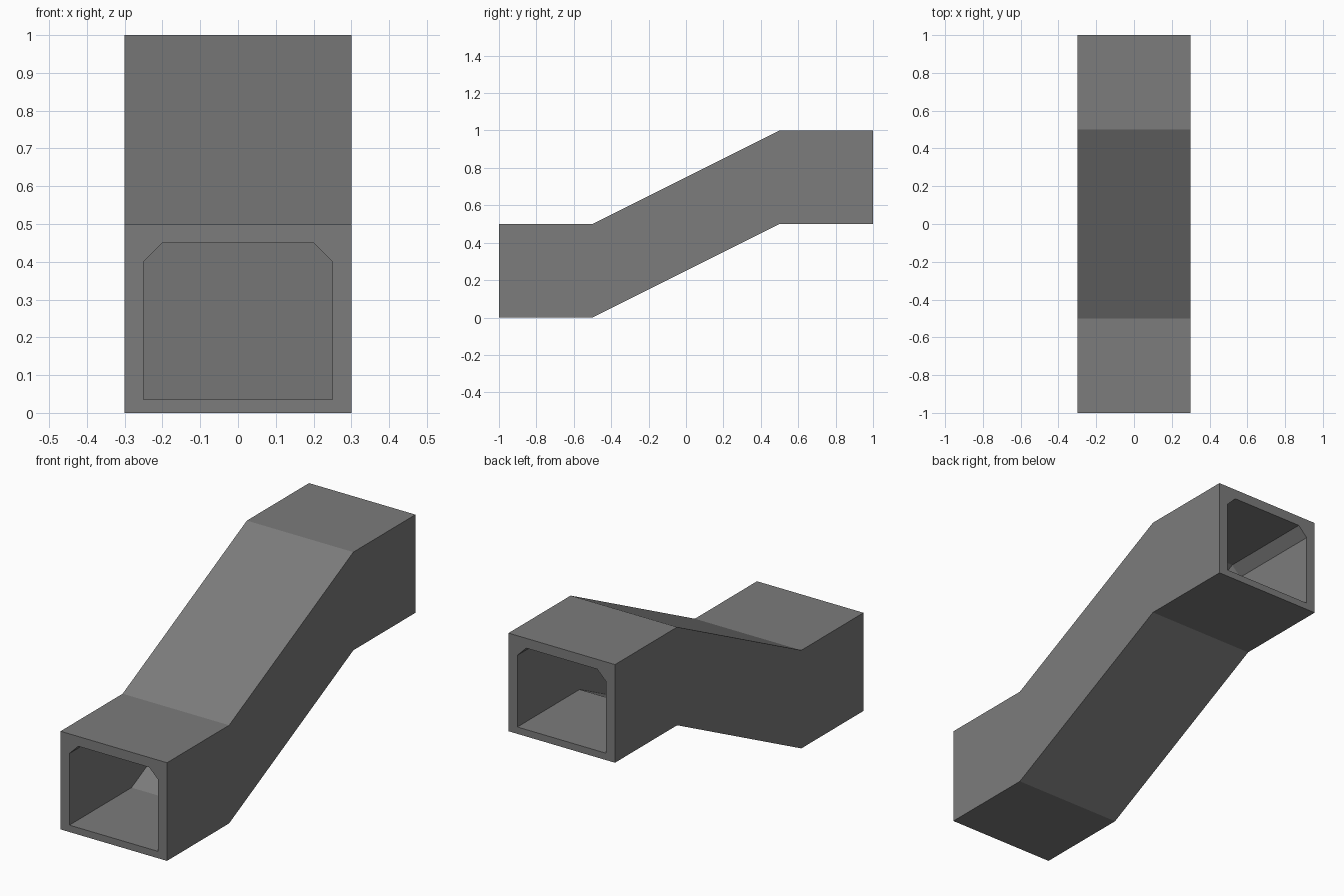
import bpy
import bmesh

if "Cube" in bpy.data.objects:
    bpy.data.objects.remove(bpy.data.objects["Cube"])

# Cross-sections (x, z) and path stations (y, rise)
OUTER = [(-0.3, 0), (0.3, 0), (0.3, 0.5), (-0.3, 0.5)]
INNER = [(-0.25, 0.035), (0.25, 0.035), (0.25, 0.4),
         (0.2, 0.45), (-0.2, 0.45), (-0.25, 0.4)]
PATH = [(-1, 0), (-0.5, 0), (0.5, 0.5), (1, 0.5)]

bm = bmesh.new()


def sweep(profile):
    """Carry a profile along the path and skin it; return the rings."""
    rings = [[bm.verts.new((x, y, z + rise)) for x, z in profile]
             for y, rise in PATH]
    n = len(profile)
    for r, s in zip(rings, rings[1:]):
        for i in range(n):
            j = (i + 1) % n
            bm.faces.new((r[i], r[j], s[j], s[i]))
    return rings


# Outer shell and chamfered passage
outer, inner = sweep(OUTER), sweep(INNER)

# Rims closing the wall thickness at both open ends
for end in (0, -1):
    o, p = outer[end], inner[end]
    bm.faces.new((o[0], o[1], p[1], p[0]))
    bm.faces.new((o[1], o[2], p[3], p[2], p[1]))
    bm.faces.new((o[2], o[3], p[4], p[3]))
    bm.faces.new((o[3], o[0], p[0], p[5], p[4]))

bmesh.ops.recalc_face_normals(bm, faces=bm.faces)
mesh = bpy.data.meshes.new("sloped_corridor")
bm.to_mesh(mesh)
bm.free()

# Dark grey surface
dark = bpy.data.materials.new("dark_grey")
dark.diffuse_color = (0.2, 0.2, 0.2, 1)
dark.use_nodes = True
dark.node_tree.nodes["Principled BSDF"].inputs["Base Color"].default_value = dark.diffuse_color
mesh.materials.append(dark)
bpy.context.collection.objects.link(bpy.data.objects.new("sloped_corridor", mesh))
